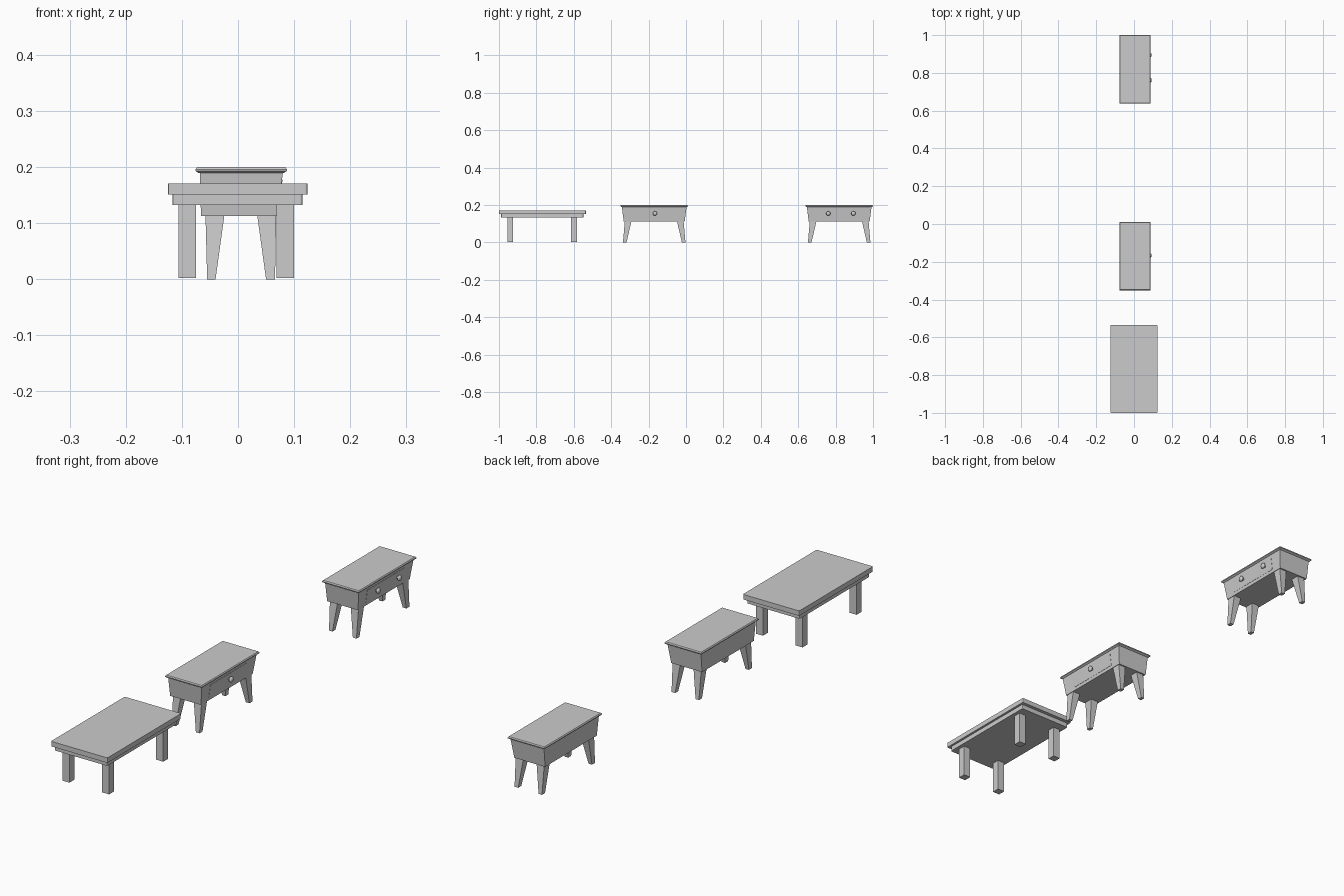
import bpy, bmesh, math
from mathutils import Matrix

if "Cube" in bpy.data.objects:
    bpy.data.objects.remove(bpy.data.objects["Cube"])


def finish(bm, name):
    bmesh.ops.recalc_face_normals(bm, faces=bm.faces)
    me = bpy.data.meshes.new(name)
    bm.to_mesh(me)
    bm.free()
    ob = bpy.data.objects.new(name, me)
    bpy.context.collection.objects.link(ob)
    return ob


def loft(name, rings, corner=0):
    """Stack of rectangles (x0, x1, y0, y1, z) joined into a closed solid."""
    bm = bmesh.new()
    loops = [[bm.verts.new((x, y, z)) for x, y in ((a, c), (b, c), (b, d), (a, d))]
             for a, b, c, d, z in rings]
    bm.faces.new(loops[0])
    bm.faces.new(loops[-1])
    for lo, hi in zip(loops, loops[1:]):
        for i in range(4):
            j = (i + 1) % 4
            bm.faces.new((lo[i], lo[j], hi[j], hi[i]))
    if corner:
        upright = [e for e in bm.edges
                   if abs(e.verts[0].co.z - e.verts[1].co.z) > 0.001]
        bmesh.ops.bevel(bm, geom=upright, offset=corner, segments=2,
                        profile=0.5, affect='EDGES')
    return finish(bm, name)


def box(name, x0, x1, y0, y1, z0, z1, corner=0):
    return loft(name, [(x0, x1, y0, y1, z0), (x0, x1, y0, y1, z1)], corner)


def knob(name, x, y, z):
    # turned profile (distance out, radius) spun around the x axis
    profile = [(-0.006, 0.005), (0.004, 0.005), (0.006, 0.010),
               (0.010, 0.012), (0.014, 0.009), (0.016, 0.004)]
    n = 12
    bm = bmesh.new()
    loops = [[bm.verts.new((x + d, y + r * math.cos(2 * math.pi * i / n),
                            z + r * math.sin(2 * math.pi * i / n)))
              for i in range(n)] for d, r in profile]
    bm.faces.new(loops[0])
    bm.faces.new(loops[-1])
    for lo, hi in zip(loops, loops[1:]):
        for i in range(n):
            j = (i + 1) % n
            bm.faces.new((lo[i], lo[j], hi[j], hi[i]))
    ob = finish(bm, name)
    for p in ob.data.polygons:
        p.use_smooth = True
    return ob


# low plain table
box("table_top", -0.125, 0.124, -1.0, -0.535, 0.151, 0.171, 0.004)
box("table_apron", -0.117, 0.115, -0.988, -0.549, 0.132, 0.151, 0.004)
for xn, x in (("left", -0.106), ("right", 0.069)):
    for yn, y in (("front", -0.955), ("back", -0.614)):
        box(f"table_{yn}_{xn}_leg", x, x + 0.031, y, y + 0.031, 0.002, 0.133)


def drawer_table(name, cy, knobs):
    # thin top with a moulded edge
    def top_ring(inset, z):
        return (-0.076 + inset, 0.087 - inset, cy - 0.181 + inset, cy + 0.181 - inset, z)
    loft(name + "_top", [top_ring(0.006, 0.189), top_ring(0, 0.193),
                         top_ring(0, 0.196), top_ring(0.003, 0.200)])
    # tapered body
    loft(name + "_body", [(-0.066, 0.070, cy - 0.163, cy + 0.163, 0.113),
                          (-0.068, 0.080, cy - 0.173, cy + 0.173, 0.190)])
    # drawer front, following the slope of the body
    loft(name + "_drawer_front", [(0.060, 0.0725, cy - 0.117, cy + 0.117, 0.126),
                                  (0.060, 0.0795, cy - 0.117, cy + 0.117, 0.178)])
    for i, ky in enumerate(knobs):
        knob(f"{name}_knob_{i + 1}", 0.077, ky, 0.155)
    # splayed, tapered legs
    for yn, s in (("front", -1), ("back", 1)):
        bottom = sorted((cy + s * 0.140 + s * 0.008, cy + s * 0.167))
        top = sorted((cy + s * 0.121, cy + s * 0.157))
        for xn, xb, xt in (("left", (-0.055, -0.040), (-0.058, -0.024)),
                           ("right", (0.050, 0.066), (0.034, 0.068))):
            loft(f"{name}_{yn}_{xn}_leg", [(*xb, *bottom, 0), (*xt, *top, 0.116)])


# one-drawer and two-knob versions
drawer_table("middle_stand", -0.170, [-0.166])
drawer_table("far_stand", 0.819, [0.761, 0.895])
